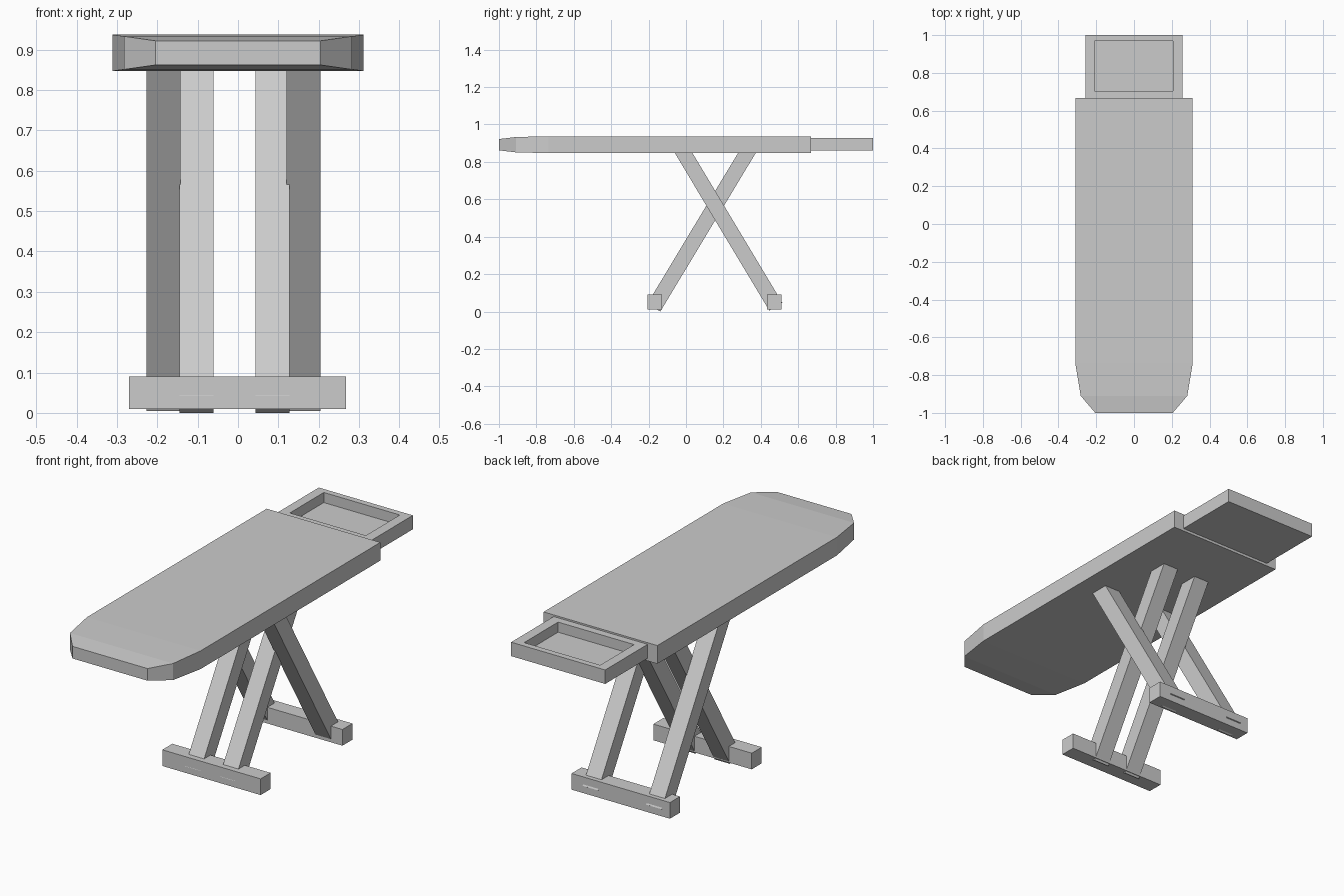
import bpy, bmesh
from mathutils import Vector, Matrix

if "Cube" in bpy.data.objects:
    bpy.data.objects.remove(bpy.data.objects["Cube"])


def finish(name, bm):
    bmesh.ops.recalc_face_normals(bm, faces=bm.faces)
    me = bpy.data.meshes.new(name)
    bm.to_mesh(me)
    bm.free()
    ob = bpy.data.objects.new(name, me)
    bpy.context.collection.objects.link(ob)
    return ob


def add_box(bm, lo, hi):
    lo, hi = Vector(lo), Vector(hi)
    m = Matrix.Translation((lo + hi) / 2) @ Matrix.Diagonal((*(hi - lo), 1))
    return bmesh.ops.create_cube(bm, size=1, matrix=m)["verts"]


def box(name, lo, hi):
    bm = bmesh.new()
    add_box(bm, lo, hi)
    return finish(name, bm)


def leg(name, x0, x1, foot, top, thick=0.081):
    """Square-ended beam leaning in the y-z plane."""
    a, b = Vector((0, *foot)), Vector((0, *top))
    d = (b - a).normalized()
    n = Vector((0, -d.z, d.y)) * (thick / 2)
    bm = bmesh.new()
    ring = [bm.verts.new(p + Vector((x0, 0, 0))) for p in (a - n, a + n, b + n, b - n)]
    face = bm.faces.new(ring)
    ext = bmesh.ops.extrude_face_region(bm, geom=[face])["geom"]
    bmesh.ops.translate(bm, vec=(x1 - x0, 0, 0),
                        verts=[v for v in ext if isinstance(v, bmesh.types.BMVert)])
    return finish(name, bm)


# Board top, lofted along y with a tapered nose: (y, half width, bottom, top)
stations = [(-1.0, 0.205, 0.862, 0.922), (-0.91, 0.282, 0.851, 0.933),
            (-0.735, 0.311, 0.847, 0.937), (0.668, 0.311, 0.847, 0.937)]
bm = bmesh.new()
rings = [[bm.verts.new((sx * w, y, z)) for sx, z in ((-1, b), (1, b), (1, t), (-1, t))]
         for y, w, b, t in stations]
for r, s in zip(rings, rings[1:]):
    for i in range(4):
        j = (i + 1) % 4
        bm.faces.new((r[i], r[j], s[j], s[i]))
bm.faces.new(rings[0])
bm.faces.new(rings[-1])
finish("board", bm)

# Iron rest tray with a recessed top
bm = bmesh.new()
add_box(bm, (-0.258, 0.655, 0.86), (0.256, 1.0, 0.929))
bm.normal_update()
top = max(bm.faces, key=lambda f: f.calc_center_median().z)
bmesh.ops.inset_region(bm, faces=[top], thickness=0.03)
for v in top.verts:
    v.co.x = 0.206 if v.co.x > 0 else -0.21
    v.co.y = 0.97 if v.co.y > 0.83 else 0.705
ext = bmesh.ops.extrude_discrete_faces(bm, faces=[top])["faces"][0]
bmesh.ops.translate(bm, verts=ext.verts, vec=(0, 0, -0.05))
finish("iron_tray", bm)

# Foot bars
for name, y in (("front_foot", -0.206), ("back_foot", 0.433)):
    box(name, (-0.27, y, 0.01), (0.268, y + 0.078, 0.09))

# Crossing legs: inner pair from the front foot, outer pair from the back foot
for side, x in (("left", -0.145), ("right", 0.043)):
    leg(f"inner_leg_{side}", x, x + 0.084, (-0.172, 0.021), (0.348, 0.885))
for side, x in (("left", -0.227), ("right", 0.12)):
    leg(f"outer_leg_{side}", x, x + 0.085, (0.48, 0.026), (-0.035, 0.885))
